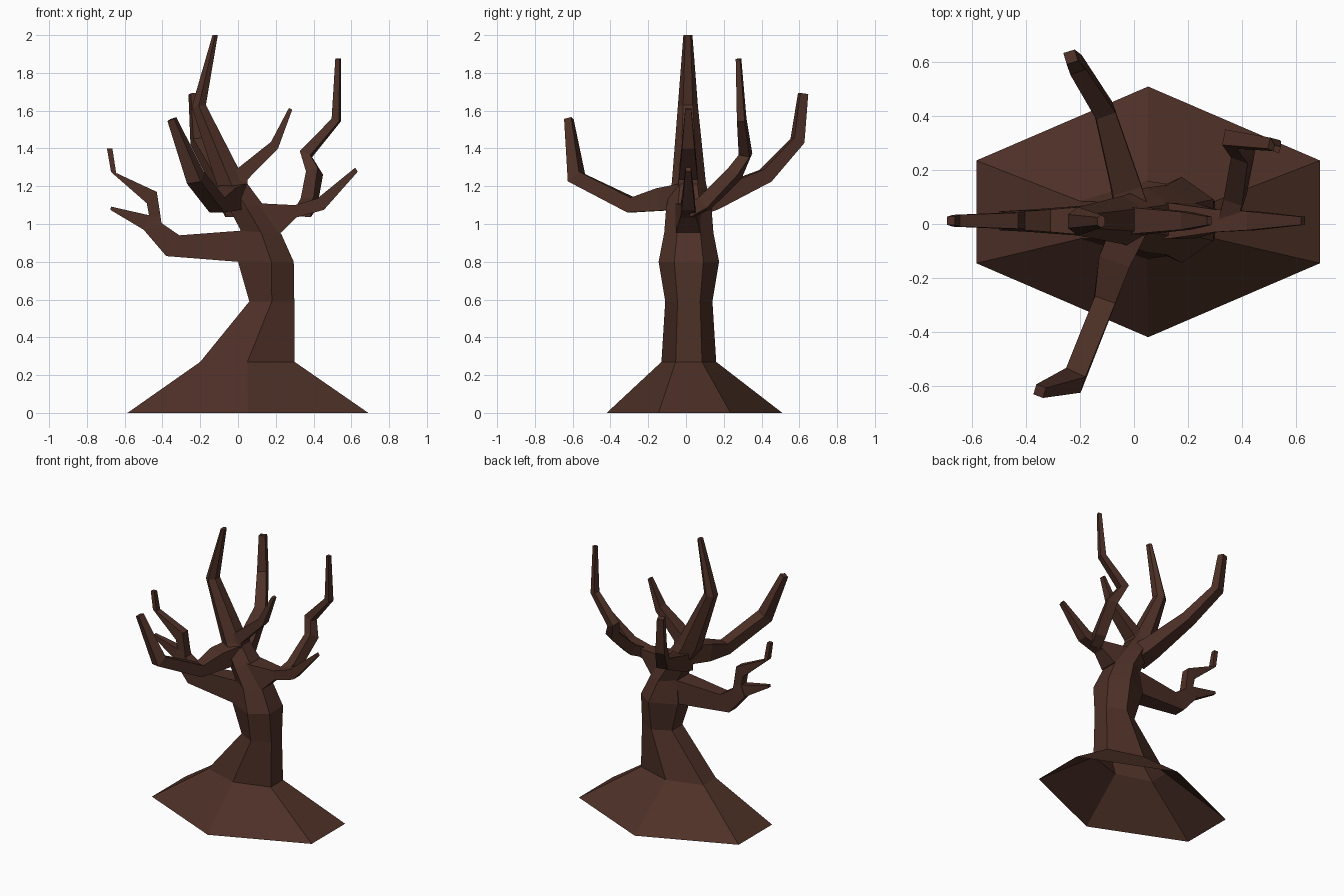
import bpy, bmesh
from mathutils import Vector

bark = bpy.data.materials.new("dark brown bark")
bark.diffuse_color = (0.075, 0.030, 0.020, 1)


def loft(name, rings):
    """Skin a list of rings; the start stays open, the end is capped."""
    bm = bmesh.new()
    loops = [[bm.verts.new(p) for p in r] for r in rings]
    n = len(loops[0])
    for a, b in zip(loops, loops[1:]):
        for i in range(n):
            j = (i + 1) % n
            bm.faces.new((a[i], a[j], b[j], b[i]))
    bm.faces.new(loops[-1])
    bmesh.ops.recalc_face_normals(bm, faces=bm.faces)
    me = bpy.data.meshes.new(name)
    bm.to_mesh(me)
    bm.free()
    me.materials.append(bark)
    ob = bpy.data.objects.new(name, me)
    bpy.context.collection.objects.link(ob)
    return ob


def hex_ring(x1, z1, x2, z2, w, yc=0.015, flat=0.48, mid=0.5):
    """Six-sided section between two outline points, half depth w."""
    mx, mz = x1 + (x2 - x1) * mid, z1 + (z2 - z1) * mid
    f = w * flat
    return [(x1, yc - f, z1), (mx, yc - w, mz), (x2, yc - f, z2),
            (x2, yc + f, z2), (mx, yc + w, mz), (x1, yc + f, z1)]


def box_ring(x1, z1, x2, z2, w, yc=0.012):
    """Four-sided section between two outline points, half depth w."""
    return [(x1, yc - w, z1), (x2, yc - w, z2), (x2, yc + w, z2), (x1, yc + w, z1)]


def limb(name, pts, side):
    """Square tube along (x, y, z, half width); 'side' steers the section."""
    P = [Vector(p[:3]) for p in pts]
    rings = []
    for i, p in enumerate(P):
        t = (P[min(i + 1, len(P) - 1)] - P[max(i - 1, 0)]).normalized()
        s = Vector(side)
        s = (s - t * s.dot(t)).normalized()
        u = t.cross(s)
        r = pts[i][3]
        rings.append([p + s * a * r + u * b * r
                      for a, b in ((-1, -1), (1, -1), (1, 1), (-1, 1))])
    return loft(name, rings)


# trunk with flared root, running up into the leader
loft("trunk", [
    hex_ring(-0.585, 0, 0.69, 0, 0.465, 0.045, 0.41),
    hex_ring(-0.20, 0.27, 0.30, 0.27, 0.145),
    hex_ring(0.06, 0.59, 0.298, 0.59, 0.125),
    hex_ring(0.0, 0.80, 0.295, 0.80, 0.16, mid=0.6),
    hex_ring(0.015, 0.965, 0.23, 0.945, 0.13),
    hex_ring(-0.04, 1.07, 0.13, 1.105, 0.12),
    hex_ring(-0.11, 1.20, 0.03, 1.24, 0.09),
    hex_ring(-0.245, 1.62, -0.17, 1.63, 0.053, 0.01),
    hex_ring(-0.135, 2.0, -0.107, 2.0, 0.024, 0.01, 0.6),
])

# upper right fork
loft("upper_right_branch", [
    box_ring(-0.05, 1.25, 0.05, 1.13, 0.06),
    box_ring(-0.02, 1.28, 0.05, 1.235, 0.05),
    box_ring(0.175, 1.435, 0.212, 1.40, 0.033),
    box_ring(0.27, 1.615, 0.287, 1.605, 0.016),
])

# low right branch
loft("right_branch", [
    box_ring(0.08, 1.11, 0.15, 0.95, 0.07),
    box_ring(0.14, 1.108, 0.23, 0.955, 0.065),
    box_ring(0.30, 1.10, 0.31, 1.035, 0.042),
    box_ring(0.42, 1.135, 0.455, 1.075, 0.035),
    box_ring(0.62, 1.298, 0.634, 1.277, 0.015),
])
limb("right_back_branch", [
    (0.35, 0.02, 1.07, 0.035), (0.375, 0.10, 1.11, 0.036),
    (0.405, 0.26, 1.27, 0.034), (0.36, 0.315, 1.37, 0.03),
    (0.52, 0.295, 1.55, 0.021), (0.53, 0.278, 1.875, 0.012)], (0.3, 1, 0.1))

# low left branch with two twigs
loft("left_branch", [
    box_ring(0.10, 0.82, 0.10, 0.965, 0.08),
    box_ring(0.0, 0.80, 0.02, 0.965, 0.07),
    box_ring(-0.38, 0.83, -0.31, 0.94, 0.042),
    box_ring(-0.50, 0.97, -0.405, 1.005, 0.035),
    box_ring(-0.47, 1.04, -0.41, 1.04, 0.03),
    box_ring(-0.483, 1.11, -0.43, 1.17, 0.03),
    box_ring(-0.672, 1.275, -0.645, 1.27, 0.022),
    box_ring(-0.694, 1.40, -0.665, 1.40, 0.015),
])
loft("left_twig", [
    box_ring(-0.42, 0.95, -0.41, 1.04, 0.025),
    box_ring(-0.50, 0.97, -0.465, 1.045, 0.028),
    box_ring(-0.676, 1.075, -0.672, 1.092, 0.014),
])

# branch reaching to the front
limb("front_branch", [
    (-0.01, 0.0, 1.15, 0.065), (-0.07, -0.13, 1.13, 0.06),
    (-0.11, -0.29, 1.10, 0.040), (-0.225, -0.58, 1.245, 0.040),
    (-0.35, -0.62, 1.555, 0.020)], (1, -0.3, 0))

# branch reaching to the back
limb("back_branch", [
    (0.0, 0.02, 1.10, 0.065), (-0.03, 0.14, 1.13, 0.055),
    (-0.11, 0.42, 1.255, 0.038), (-0.215, 0.59, 1.44, 0.031),
    (-0.235, 0.62, 1.69, 0.022)], (1, 0.3, 0))
